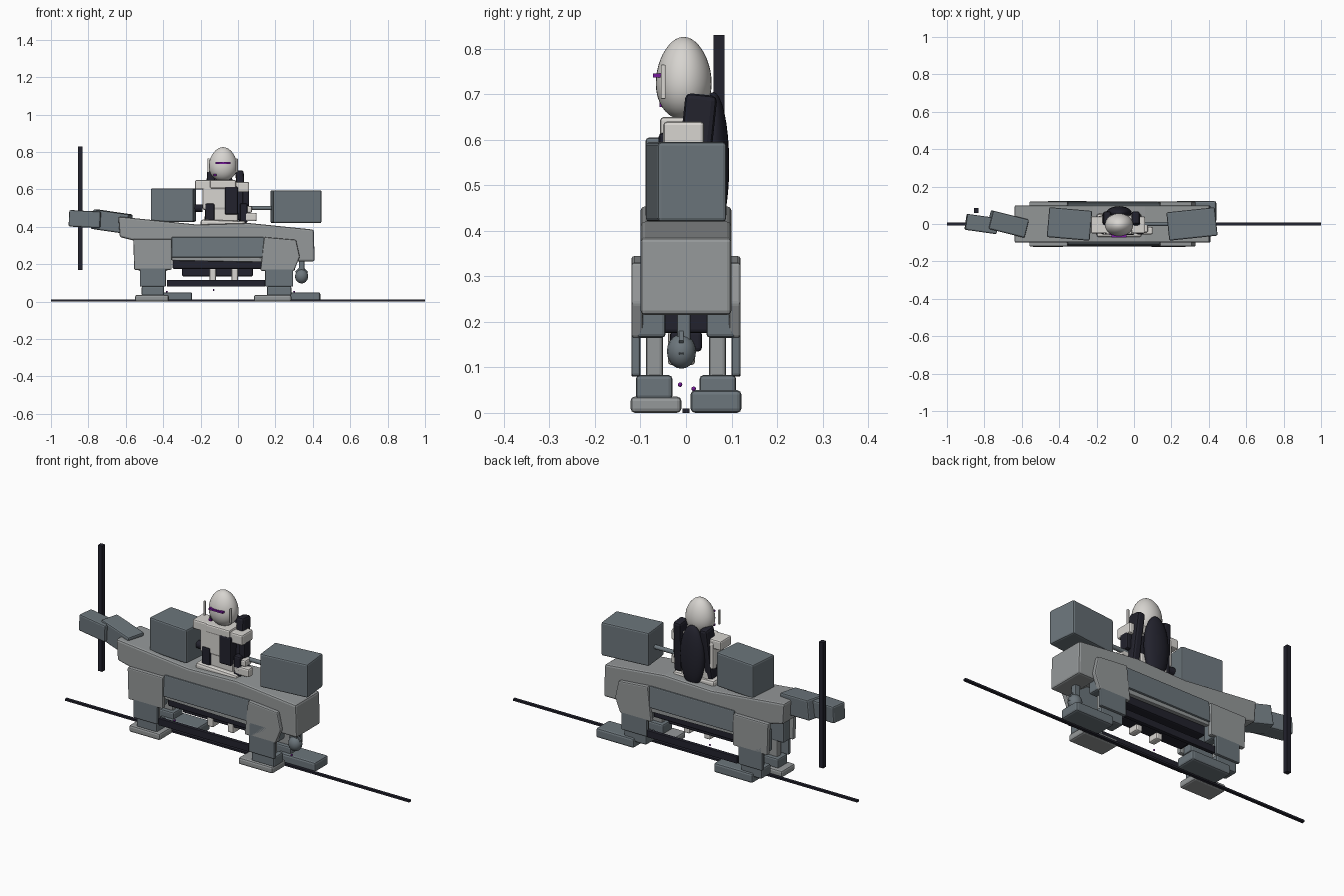
import bpy, bmesh
from math import radians
from mathutils import Matrix

if "Cube" in bpy.data.objects:
    bpy.data.objects.remove(bpy.data.objects["Cube"])


def material(name, rgb):
    m = bpy.data.materials.new(name)
    m.diffuse_color = (*rgb, 1)
    m.use_nodes = True
    m.node_tree.nodes["Principled BSDF"].inputs["Base Color"].default_value = m.diffuse_color
    return m


LIGHT = material("light_grey", (0.30, 0.315, 0.32))
STEEL = material("steel_grey", (0.15, 0.18, 0.20))
WHITE = material("warm_white", (0.68, 0.66, 0.63))
NAVY = material("dark_navy", (0.016, 0.016, 0.026))
PURPLE = material("purple", (0.18, 0.01, 0.32))


def finish(name, bm, mat, bevel=0.0, smooth=False):
    bmesh.ops.recalc_face_normals(bm, faces=bm.faces)
    me = bpy.data.meshes.new(name)
    bm.to_mesh(me)
    bm.free()
    ob = bpy.data.objects.new(name, me)
    bpy.context.collection.objects.link(ob)
    me.materials.append(mat)
    if smooth:
        for p in me.polygons:
            p.use_smooth = True
    if bevel:
        b = ob.modifiers.new("edge", 'BEVEL')
        b.width, b.segments, b.limit_method = bevel, 2, 'ANGLE'
    return ob


def box(name, x, y, z, mat, bevel=0.008, yaw=0, pitch=0, roll=0):
    """Box given by its x, y and z ranges, turned about its centre."""
    bm = bmesh.new()
    bmesh.ops.create_cube(bm, size=1)
    spans = (x, y, z)
    size = [b - a for a, b in spans]
    bmesh.ops.scale(bm, vec=size, verts=bm.verts)
    ob = finish(name, bm, mat, min(bevel, min(size) * 0.3))
    ob.location = [(a + b) / 2 for a, b in spans]
    ob.rotation_euler = (radians(roll), radians(pitch), radians(yaw))
    return ob


def plate(name, points, y0, y1, mat, bevel=0.006):
    """Side profile in x and z, extruded along y."""
    bm = bmesh.new()
    face = bm.faces.new([bm.verts.new((x, y0, z)) for x, z in points])
    ext = bmesh.ops.extrude_face_region(bm, geom=[face])["geom"]
    bmesh.ops.translate(bm, vec=(0, y1 - y0, 0),
                        verts=[v for v in ext if isinstance(v, bmesh.types.BMVert)])
    return finish(name, bm, mat, bevel)


def ball(name, c, r, mat, seg=32, rings=20, taper=0.0):
    """Ellipsoid, optionally narrowed toward its top."""
    bm = bmesh.new()
    bmesh.ops.create_uvsphere(bm, u_segments=seg, v_segments=rings, radius=1)
    for v in bm.verts:
        k = 1 - taper * v.co.z
        v.co = (v.co.x * r[0] * k, v.co.y * r[1] * k, v.co.z * r[2])
    ob = finish(name, bm, mat, smooth=True)
    ob.location = c
    return ob


def rod(name, x0, x1, y, z, r, mat):
    bm = bmesh.new()
    bmesh.ops.create_cone(bm, cap_ends=True, segments=16, radius1=r, radius2=r,
                          depth=x1 - x0, matrix=Matrix.Rotation(radians(90), 4, 'Y'))
    ob = finish(name, bm, mat)
    ob.location = ((x0 + x1) / 2, y, z)
    return ob


# Ground rail and upright mast
box("ground_rail", (-1, 1), (-0.008, 0.008), (0, 0.01), NAVY, 0)
box("mast", (-0.856, -0.832), (0.06, 0.085), (0.17, 0.83), NAVY, 0)

# Hull: high rear block, saddle dip, deep front block
plate("hull", [(-0.64, 0.455), (-0.22, 0.412), (0.06, 0.42), (0.405, 0.385),
               (0.41, 0.215), (0.31, 0.215), (0.24, 0.27), (-0.40, 0.27),
               (-0.55, 0.325), (-0.632, 0.345)], -0.1, 0.1, LIGHT, 0.01)
box("hull_keel", (-0.35, 0.13), (-0.085, 0.085), (0.175, 0.275), NAVY)
box("belly", (-0.30, 0.08), (-0.035, 0.035), (0.135, 0.18), NAVY)

# Tail segments
box("tail_joint", (-0.775, -0.575), (-0.05, 0.05), (0.375, 0.48), STEEL, yaw=-14, pitch=8)
box("tail_tip", (-0.90, -0.73), (-0.043, 0.043), (0.397, 0.485), STEEL, yaw=-8, pitch=3)

# Cargo blocks and the rods that carry them
box("front_block", (0.18, 0.44), (-0.076, 0.076), (0.42, 0.595), STEEL, yaw=6)
box("rear_block", (-0.46, -0.23), (-0.08, 0.08), (0.427, 0.605), STEEL, yaw=-5)
rod("front_block_rod", 0.03, 0.20, 0.0, 0.5, 0.011, STEEL)
rod("rear_block_rod", -0.25, -0.19, 0.0, 0.5, 0.02, NAVY)

# Parts repeated on both sides
for s, side in ((-1, "near"), (1, "far")):
    def span(a, b):
        return tuple(sorted((a * s, b * s)))
    plate(side + "_rear_hip", [(-0.56, 0.335), (-0.355, 0.335), (-0.355, 0.17),
                               (-0.555, 0.17)], *span(0.095, 0.12), LIGHT)
    plate(side + "_front_hip", [(0.14, 0.345), (0.31, 0.33), (0.33, 0.24),
                                (0.30, 0.165), (0.12, 0.165)], *span(0.095, 0.12), LIGHT)
    # Slanted middle skirt with a light lower trim
    box(side + "_skirt", (-0.355, 0.14), span(0.094, 0.112), (0.235, 0.345), STEEL,
        0.005, roll=5 * s)
    box(side + "_skirt_trim", (-0.355, 0.13), span(0.085, 0.108), (0.215, 0.24), LIGHT,
        0.005, pitch=1)
    box(side + "_side_bar", (-0.38, 0.145), span(0.10, 0.12), (0.08, 0.116), NAVY, 0.003)
    # Legs
    for x0, x1, end in ((-0.525, -0.385, "rear"), (0.145, 0.295, "front")):
        box(f"{side}_{end}_shin_plate", (x0, x1), span(0.10, 0.12), (0.08, 0.24), STEEL)
        box(f"{side}_{end}_leg", (x0 + 0.03, x1 - 0.03), span(0.05, 0.088), (0.06, 0.28), LIGHT)
        box(f"{side}_{end}_ankle", (x0 + 0.01, x1 - 0.01), span(0.03, 0.11), (0.03, 0.083), STEEL)
        box(f"{side}_{end}_thigh", (x0 - 0.01, x1 + 0.01), span(0.045, 0.108),
            (0.165, 0.28), STEEL)
        if s < 0:
            fx = (-0.55, -0.37) if end == "rear" else (0.085, 0.285)
            box(f"{side}_{end}_foot", fx, (-0.122, -0.01), (0, 0.036), LIGHT, 0.01)
        else:
            fx = (-0.47, -0.245) if end == "rear" else (0.22, 0.44)
            box(f"{side}_{end}_foot", fx, (0.01, 0.122), (0, 0.05), STEEL, 0.01)

# Thruster pod under the nose
ball("nose_pod", (0.34, -0.01, 0.135), (0.035, 0.032, 0.038), STEEL, 16, 10)
for a in (45, -45):
    box("pod_fin", (0.305, 0.375), (-0.015, -0.005), (0.13, 0.16), STEEL, 0, pitch=a)
box("pod_strut", (0.325, 0.355), (-0.02, 0.01), (0.15, 0.23), STEEL, 0.004)

# Rider: seat, legs and torso
box("seat", (-0.20, 0.04), (-0.07, 0.055), (0.385, 0.435), WHITE, 0.012, pitch=2)
box("pelvis", (-0.16, 0.0), (-0.045, 0.045), (0.42, 0.50), WHITE)
box("torso", (-0.19, -0.03), (-0.05, 0.045), (0.49, 0.635), WHITE, 0.012)
box("chest_panel", (-0.07, 0.0), (-0.06, 0.04), (0.465, 0.615), NAVY)
box("collar", (-0.15, -0.01), (-0.057, 0.045), (0.605, 0.65), WHITE)
for x0, x1 in ((-0.175, -0.125), (0.01, 0.05)):
    box("thigh", (x0, x1), (-0.055, 0.0), (0.42, 0.525), NAVY)
for x in (-0.135, -0.017):
    box("foot_peg", (x - 0.018, x + 0.018), (-0.04, 0.02), (0.105, 0.18), WHITE)

# Rider: shoulders and arms
box("left_shoulder", (-0.23, -0.12), (-0.05, 0.04), (0.60, 0.65), WHITE)
box("right_shoulder", (-0.03, 0.06), (-0.05, 0.04), (0.585, 0.64), WHITE)
box("left_arm", (-0.19, -0.155), (-0.03, 0.025), (0.50, 0.61), WHITE)
box("right_arm", (0.025, 0.06), (-0.03, 0.025), (0.51, 0.60), NAVY)
box("right_forearm", (0.01, 0.10), (-0.055, -0.015), (0.43, 0.475), WHITE)
box("right_cuff", (0.01, 0.075), (-0.045, 0.01), (0.475, 0.51), WHITE)

# Rider: head with ear slabs and visor line
ball("head", (-0.08, -0.005, 0.735), (0.075, 0.061, 0.091), WHITE, taper=0.12)
for x in (-0.158, -0.006):
    box("ear_slab", (x - 0.005, x + 0.005), (-0.055, -0.045), (0.69, 0.765), WHITE, 0.002)
box("visor_line", (-0.12, -0.04), (-0.072, -0.052), (0.737, 0.746), PURPLE, 0)
box("chin_light", (-0.13, -0.115), (-0.058, -0.05), (0.672, 0.682), PURPLE, 0)

# Dark back shell and its side fins
ball("back_shell", (-0.08, 0.06, 0.545), (0.068, 0.035, 0.16), NAVY, 24, 16)
for x, lean in ((-0.15, 3), (0.015, -3)):
    box("back_fin", (x - 0.022, x + 0.022), (-0.015, 0.055), (0.43, 0.70), NAVY,
        0.012, pitch=lean, roll=-6)

# Small indicator beads
for x, y, z in ((-0.13, -0.013, 0.062), (-0.38, 0.017, 0.053), (0.30, 0.017, 0.053)):
    ball("bead", (x, y, z), (0.005, 0.005, 0.005), PURPLE, 8, 6)
